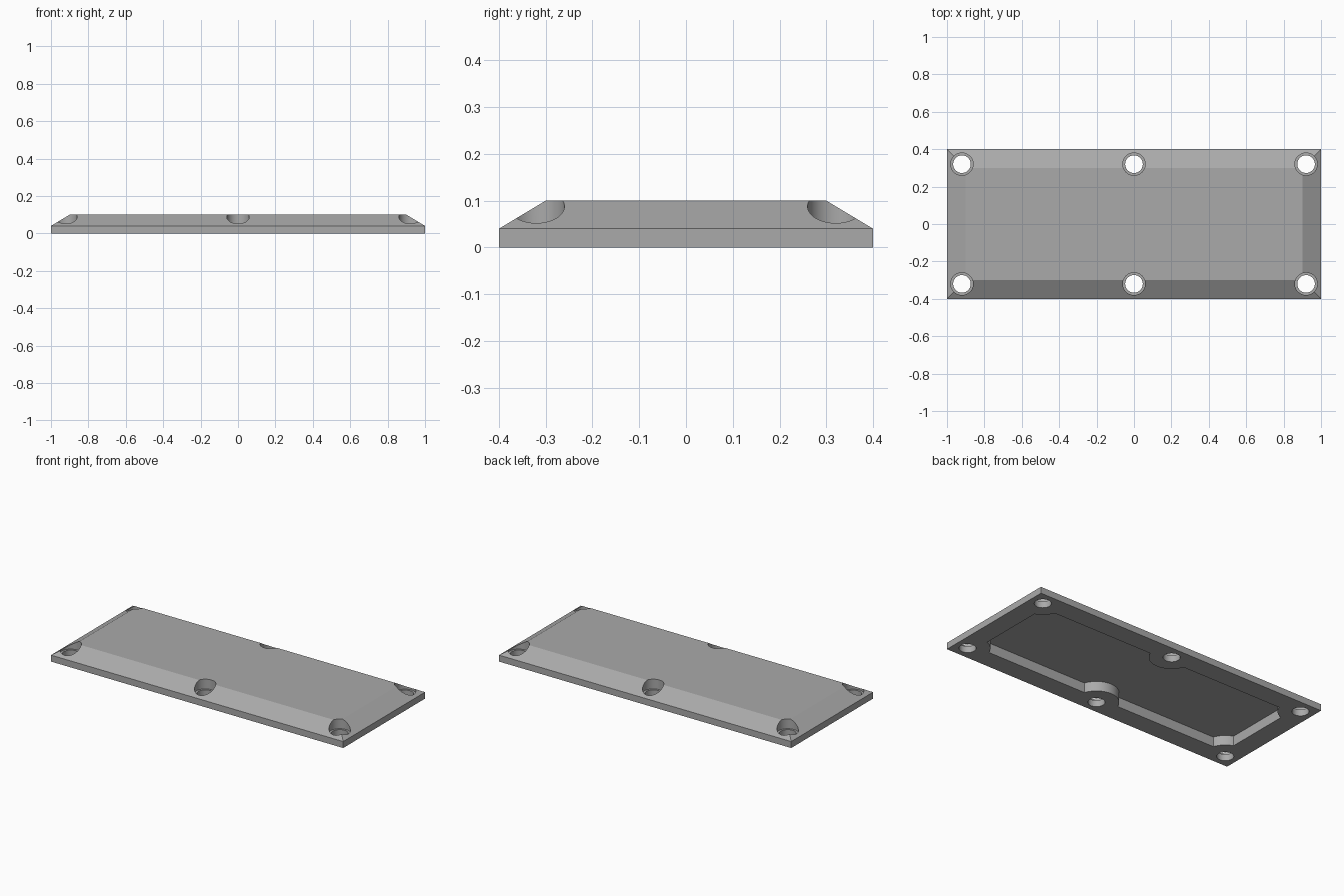
import bpy, bmesh, math

if "Cube" in bpy.data.objects:
    bpy.data.objects.remove(bpy.data.objects["Cube"])

HOLES = [(x, y) for x in (-0.92, 0.0, 0.92) for y in (-0.32, 0.32)]

grey = bpy.data.materials.new("plain_grey")
grey.diffuse_color = (0.40, 0.40, 0.40, 1.0)
grey.use_nodes = True
grey.node_tree.nodes["Principled BSDF"].inputs["Base Color"].default_value = grey.diffuse_color


def make_object(name, bm):
    bmesh.ops.recalc_face_normals(bm, faces=bm.faces)
    mesh = bpy.data.meshes.new(name)
    bm.to_mesh(mesh)
    bm.free()
    mesh.materials.append(grey)
    obj = bpy.data.objects.new(name, mesh)
    bpy.context.collection.objects.link(obj)
    return obj


def prism(name, outline, z0, z1):
    bm = bmesh.new()
    low = [bm.verts.new((x, y, z0)) for x, y in outline]
    high = [bm.verts.new((x, y, z1)) for x, y in outline]
    bm.faces.new(low[::-1])
    bm.faces.new(high)
    n = len(low)
    for i in range(n):
        j = (i + 1) % n
        bm.faces.new((low[i], low[j], high[j], high[i]))
    return make_object(name, bm)


def circle(cx, cy, r, n=64):
    return [(cx + r * math.cos(2 * math.pi * i / n),
             cy + r * math.sin(2 * math.pi * i / n)) for i in range(n)]


def cut(target, cutter):
    mod = target.modifiers.new(cutter.name, 'BOOLEAN')
    mod.operation = 'DIFFERENCE'
    mod.solver = 'EXACT'
    mod.object = cutter
    bpy.context.view_layer.objects.active = target
    bpy.ops.object.modifier_apply(modifier=mod.name)
    bpy.data.objects.remove(cutter, do_unlink=True)


def arc(cx, cy, r, a0, a1, n=16):
    return [(cx + r * math.cos(a0 + (a1 - a0) * i / n),
             cy + r * math.sin(a0 + (a1 - a0) * i / n)) for i in range(n + 1)]


# Cover plate: straight rim with a sloped edge up to the flat top
bm = bmesh.new()
rings = []
for hx, hy, z in ((1.0, 0.4, 0.0), (1.0, 0.4, 0.04), (0.9, 0.3, 0.10)):
    rings.append([bm.verts.new((sx * hx, sy * hy, z))
                  for sx, sy in ((-1, -1), (1, -1), (1, 1), (-1, 1))])
bm.faces.new(rings[0][::-1])
bm.faces.new(rings[-1])
for a, b in zip(rings, rings[1:]):
    for i in range(4):
        j = (i + 1) % 4
        bm.faces.new((a[i], a[j], b[j], b[i]))
plate = make_object("cover_plate", bm)

# Underside pocket, stepping around a round boss at every screw hole
PX, PY, R = 0.88, 0.28, 0.125
d = math.asin(0.04 / R)
quarter = arc(0.92, 0.32, R, 1.5 * math.pi - d, math.pi + d)
quarter += arc(0.0, 0.32, R, -d, -math.pi / 2)
mirrored = [(-x, y) for x, y in quarter[::-1]][1:]
half = quarter + mirrored
outline = half + [(-x, -y) for x, y in half]
cut(plate, prism("pocket_cutter", outline, -0.05, 0.06))

# Screw holes with wide flat seats for the heads
for x, y in HOLES:
    cut(plate, prism("hole_cutter", circle(x, y, 0.047), -0.05, 0.2))
    cut(plate, prism("seat_cutter", circle(x, y, 0.06), 0.04, 0.2))

# Smooth round walls, crisp edges
bpy.ops.object.select_all(action='DESELECT')
plate.select_set(True)
bpy.context.view_layer.objects.active = plate
bpy.ops.object.shade_smooth_by_angle(angle=math.radians(25))
